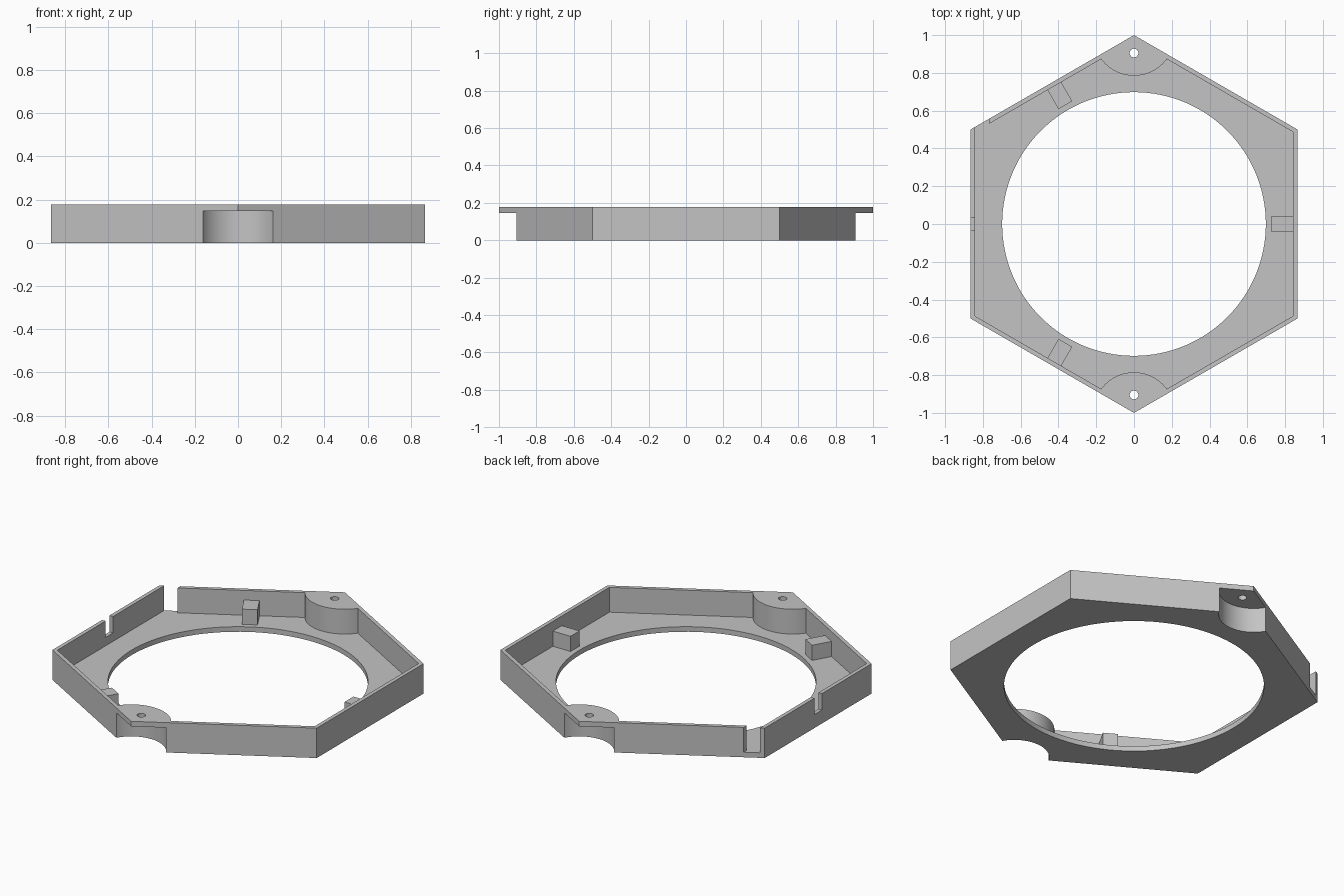
import bpy
from math import radians, cos, sin

if "Cube" in bpy.data.objects:
    bpy.data.objects.remove(bpy.data.objects["Cube"], do_unlink=True)

HEIGHT, FLOOR, CAP = 0.177, 0.03, 0.147
INNER = 0.843                      # distance from centre to inside of a wall
GAP = 0.1                          # cutter overshoot

grey = bpy.data.materials.new("light_grey")
grey.use_nodes = True
grey.diffuse_color = (0.55, 0.55, 0.55, 1)
grey.node_tree.nodes["Principled BSDF"].inputs["Base Color"].default_value = (0.55, 0.55, 0.55, 1)


def prism(name, radius, z0, z1, sides=96, x=0, y=0):
    bpy.ops.mesh.primitive_cylinder_add(vertices=sides, radius=radius, depth=z1 - z0,
                                        location=(x, y, (z0 + z1) / 2))
    obj = bpy.context.object
    obj.name = name
    return obj


def box(name, x0, x1, y0, y1, z0, z1):
    bpy.ops.mesh.primitive_cube_add(size=1, location=((x0 + x1) / 2, (y0 + y1) / 2, (z0 + z1) / 2))
    obj = bpy.context.object
    obj.name = name
    obj.scale = (x1 - x0, y1 - y0, z1 - z0)
    bpy.ops.object.transform_apply(location=False, rotation=False, scale=True)
    return obj


def cut(target, cutter):
    mod = target.modifiers.new("cut", "BOOLEAN")
    mod.operation = "DIFFERENCE"
    mod.solver = "EXACT"
    mod.object = cutter
    bpy.context.view_layer.objects.active = target
    bpy.ops.object.modifier_apply(modifier=mod.name)
    bpy.data.objects.remove(cutter, do_unlink=True)


# Hexagonal tray with a pocket that leaves a round boss in two corners
tray = prism("hexagonal_tray", 1, 0, HEIGHT, sides=6)
pocket = prism("pocket", INNER / cos(radians(30)), FLOOR, HEIGHT + GAP, sides=6)
for side in (-1, 1):
    cut(pocket, prism("boss", 0.215, -GAP, HEIGHT + 2 * GAP, y=side))
cut(tray, pocket)

# Large floor opening
cut(tray, prism("opening", 0.698, -GAP, HEIGHT + GAP, sides=128))

# Hollow underside and screw hole of each boss
for side in (-1, 1):
    cut(tray, prism("hollow", 0.188, -GAP, CAP, y=side))
    cut(tray, prism("screw_hole", 0.023, 0, HEIGHT + GAP, sides=32, y=side * 0.905))

# Wall gap beside one corner and slot in the adjoining wall
cut(tray, box("wall_gap", -INNER, -0.768, 0.45, 0.65, FLOOR, HEIGHT + GAP))
cut(tray, box("wall_slot", -0.9, -0.82, -0.035, 0.035, 0.08, HEIGHT + GAP))

# Support blocks on three alternate walls
blocks = []
for name, angle in (("left_block", 0), ("back_block", 120), ("front_block", 240)):
    block = box(name, 0.727, INNER + 0.005, -0.042, 0.042, FLOOR - 0.005, 0.12)
    turn = radians(angle)
    reach = block.location.x
    block.location.x, block.location.y = reach * cos(turn), reach * sin(turn)
    block.rotation_euler.z = turn
    blocks.append(block)

for obj in [tray] + blocks:
    obj.data.materials.clear()
    obj.data.materials.append(grey)

# Smooth round walls, crisp edges
bpy.ops.object.select_all(action="DESELECT")
tray.select_set(True)
bpy.context.view_layer.objects.active = tray
bpy.ops.object.shade_smooth_by_angle(angle=radians(30))
